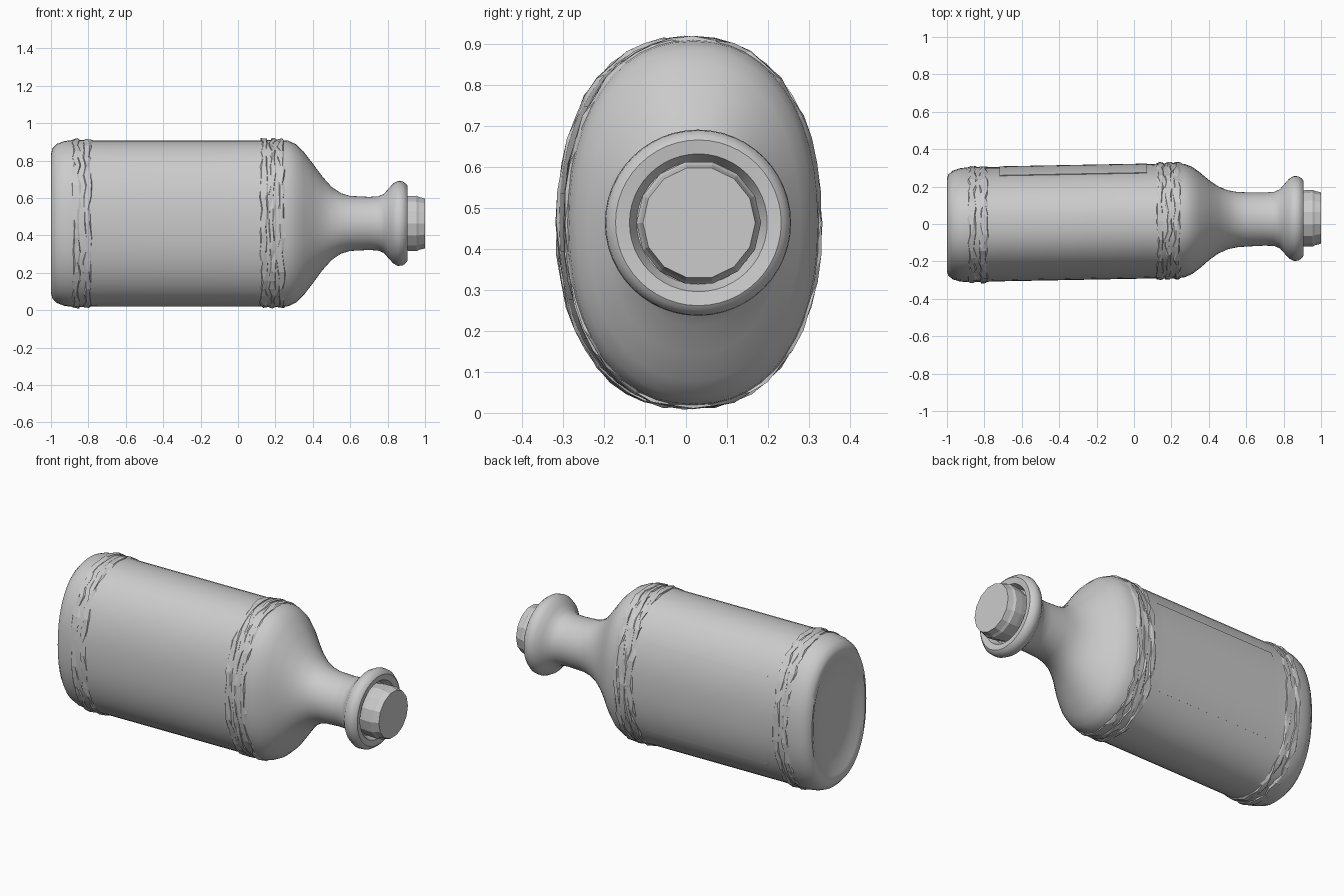
import bpy, bmesh, math, random

if "Cube" in bpy.data.objects:
    bpy.data.objects.remove(bpy.data.objects["Cube"])

random.seed(4)
CZ = 0.4635   # height of the bottle's axis


def axis_y(x):
    # the bottle leans slightly in plan
    return 0.013 + 0.019 * x


def section(x, hy, hz, t):
    # rounded oval on the body, blending to a circle at the neck
    e = 2 / (2.0 + 0.22 * min(1, max(0, (hz - hy) / 0.13)))
    c, s = math.cos(t), math.sin(t)
    return (x, axis_y(x) + hy * math.copysign(abs(c) ** e, c),
            CZ + hz * math.copysign(abs(s) ** e, s))


def loft(name, rings, n, jitter=0.0, caps=(False, False), loop=False, smooth=True):
    bm = bmesh.new()
    rows = []
    for x, hy, hz in rings:
        row = []
        for i in range(n):
            d = random.uniform(-1, 1) * jitter * 0.4
            dx = random.uniform(-1, 1) * jitter
            row.append(bm.verts.new(section(x + dx, hy + d, hz + d, 2 * math.pi * i / n)))
        rows.append(row)
    pairs = list(zip(rows, rows[1:])) + ([(rows[-1], rows[0])] if loop else [])
    for a, b in pairs:
        for i in range(n):
            j = (i + 1) % n
            bm.faces.new((a[i], a[j], b[j], b[i]))
    if caps[0]:
        bm.faces.new(rows[0])
    if caps[1]:
        bm.faces.new(rows[-1])
    if jitter:
        bmesh.ops.triangulate(bm, faces=bm.faces[:])
    return finish(name, bm, smooth)


def finish(name, bm, smooth):
    bmesh.ops.recalc_face_normals(bm, faces=bm.faces[:])
    me = bpy.data.meshes.new(name)
    bm.to_mesh(me)
    bm.free()
    ob = bpy.data.objects.new(name, me)
    bpy.context.collection.objects.link(ob)
    if smooth:
        bpy.ops.object.select_all(action='DESELECT')
        ob.select_set(True)
        bpy.context.view_layer.objects.active = ob
        bpy.ops.object.shade_smooth_by_angle(angle=math.radians(35))
    return ob


# Bottle: dished base, oval body, shoulder, neck, lip and mouth recess
loft("bottle_body", [
    (-0.965, 0.12, 0.20), (-0.972, 0.19, 0.29), (-0.992, 0.225, 0.345),
    (-1.0, 0.25, 0.37), (-0.993, 0.27, 0.40), (-0.97, 0.29, 0.425),
    (-0.93, 0.303, 0.44), (-0.88, 0.308, 0.447), (-0.78, 0.307, 0.445),
    (-0.74, 0.306, 0.443), (-0.45, 0.306, 0.443), (-0.15, 0.306, 0.443),
    (0.1, 0.306, 0.443), (0.15, 0.308, 0.447), (0.22, 0.309, 0.448),
    (0.27, 0.303, 0.442), (0.31, 0.287, 0.423), (0.35, 0.258, 0.385),
    (0.40, 0.215, 0.32), (0.45, 0.18, 0.252), (0.50, 0.158, 0.196),
    (0.55, 0.148, 0.162), (0.60, 0.145, 0.147), (0.70, 0.142, 0.142),
    (0.75, 0.145, 0.145), (0.78, 0.158, 0.158), (0.805, 0.186, 0.186),
    (0.83, 0.214, 0.214), (0.855, 0.227, 0.227), (0.88, 0.225, 0.225),
    (0.898, 0.212, 0.212), (0.905, 0.202, 0.202), (0.90, 0.168, 0.168),
    (0.865, 0.15, 0.15), (0.865, 0.08, 0.08)], 48, caps=(True, True))

# Cork stopper
loft("cork", [(0.86, 0.142, 0.142), (0.91, 0.15, 0.15), (0.955, 0.152, 0.152),
              (0.968, 0.145, 0.145), (1.0, 0.137, 0.137)], 14,
     caps=(True, True), smooth=False)

# Rough cord windings round the base and the shoulder
for k, (x, w) in enumerate([(-0.865, 0.024), (-0.805, 0.024),
                            (0.14, 0.022), (0.185, 0.02), (0.23, 0.022)]):
    loft(f"cord_winding_{k + 1}", [
        (x - w, 0.302, 0.437), (x - w * 0.5, 0.312, 0.452),
        (x + w * 0.5, 0.312, 0.452), (x + w, 0.302, 0.437)],
        44, jitter=0.010, loop=True, smooth=False)

# Label panel wrapped on the back face
bm = bmesh.new()
grid = []
for x in (-0.72, -0.32, 0.07):
    row = []
    for lift in (-0.004, 0.003):
        row.append([bm.verts.new(section(x, 0.306 + lift, 0.443 + lift,
                                         math.radians(-34 + 68 * i / 18)))
                    for i in range(19)])
    grid.append(row[0][:1] + row[1] + row[0][-1:])
for a, b in zip(grid, grid[1:]):
    for i in range(len(a) - 1):
        bm.faces.new((a[i], a[i + 1], b[i + 1], b[i]))
finish("back_label", bm, True)
